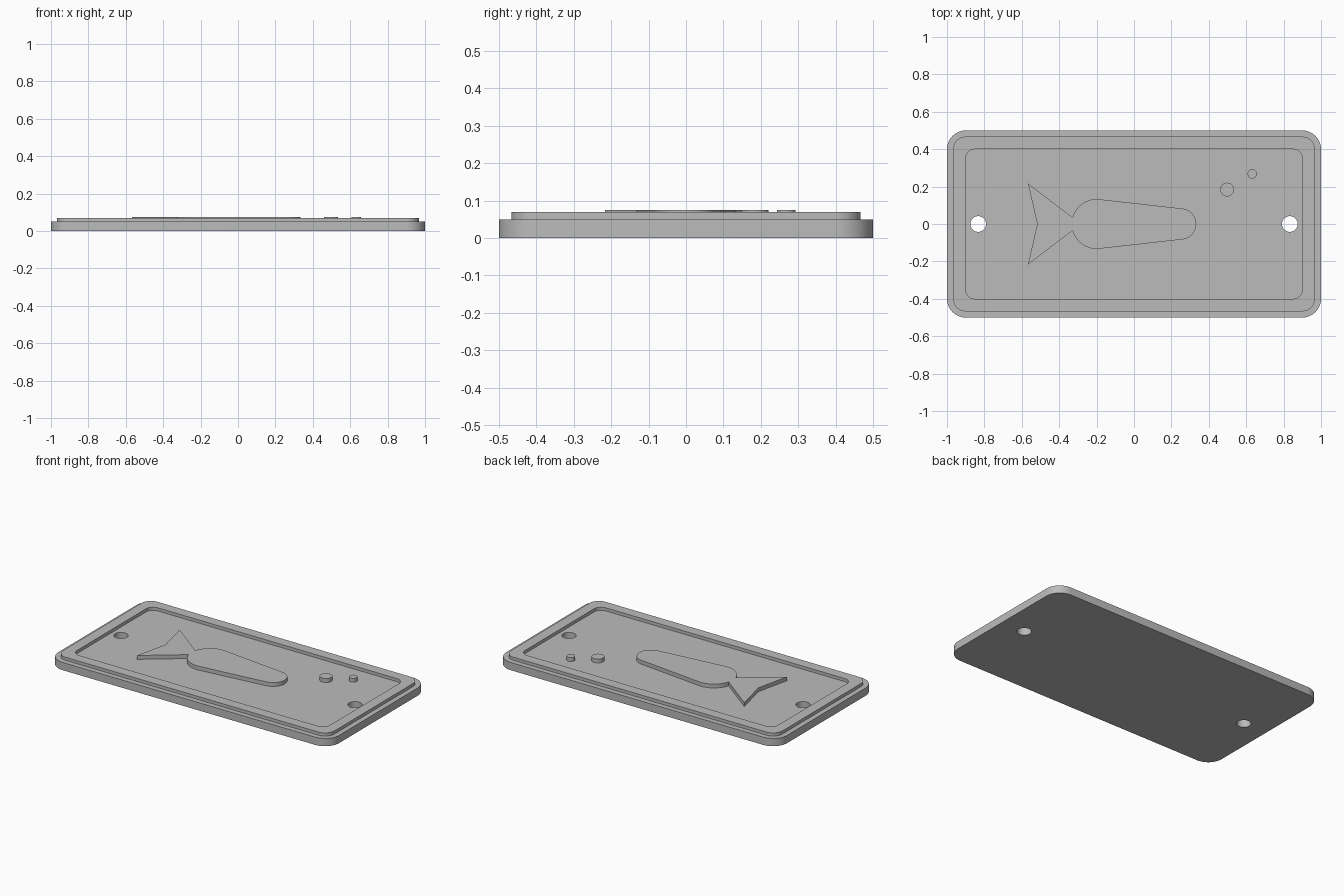
import bpy, bmesh
from math import radians, cos, sin, asin, degrees

cube = bpy.data.objects.get("Cube")
if cube:
    bpy.data.objects.remove(cube, do_unlink=True)

grey = bpy.data.materials.new("plain grey")
grey.use_nodes = True
colour = (0.5, 0.5, 0.5, 1)
grey.diffuse_color = colour
grey.node_tree.nodes["Principled BSDF"].inputs["Base Color"].default_value = colour


def arc(cx, cy, r, start, end, steps):
    angles = [radians(start + (end - start) * i / steps) for i in range(steps + 1)]
    return [(cx + r * cos(a), cy + r * sin(a)) for a in angles]


def circle(cx, cy, r, sides=32):
    return arc(cx, cy, r, 0, 360, sides)[:-1]


def rounded_rect(hx, hy, r):
    corners = [(1, 1), (-1, 1), (-1, -1), (1, -1)]
    return [p for i, (sx, sy) in enumerate(corners)
            for p in arc(sx * (hx - r), sy * (hy - r), r, 90 * i, 90 * i + 90, 10)]


def slab(name, outlines, z0, z1):
    """Extrude an outer outline, with any further outlines as holes."""
    bm = bmesh.new()
    edges = []
    for outline in outlines:
        vs = [bm.verts.new((x, y, z0)) for x, y in outline]
        edges += [bm.edges.new((v, vs[i - 1])) for i, v in enumerate(vs)]
    bmesh.ops.triangle_fill(bm, edges=edges, use_beauty=True)
    new = bmesh.ops.extrude_face_region(bm, geom=bm.faces[:], use_keep_orig=True)["geom"]
    top = [g for g in new if isinstance(g, bmesh.types.BMVert)]
    bmesh.ops.translate(bm, verts=top, vec=(0, 0, z1 - z0))
    bmesh.ops.recalc_face_normals(bm, faces=bm.faces[:])
    bmesh.ops.dissolve_limit(bm, angle_limit=radians(0.5), verts=[], edges=[])
    mesh = bpy.data.meshes.new(name)
    bm.to_mesh(mesh)
    bm.free()
    mesh.materials.append(grey)
    obj = bpy.data.objects.new(name, mesh)
    bpy.context.collection.objects.link(obj)
    bpy.ops.object.select_all(action='DESELECT')
    obj.select_set(True)
    bpy.context.view_layer.objects.active = obj
    bpy.ops.object.shade_smooth_by_angle(angle=radians(30))


FLOOR, RIM_TOP, RELIEF_TOP = 0.05, 0.07, 0.075

# Base plate with a mounting hole at each end
slab("base_plate", [rounded_rect(1, 0.5, 0.1),
                    circle(-0.833, 0, 0.042), circle(0.833, 0, 0.042)], 0, FLOOR)

# Raised border
slab("raised_rim", [rounded_rect(0.967, 0.467, 0.067),
                    rounded_rect(0.9, 0.4, 0.05)], FLOOR, RIM_TOP)

# Fish: two circles joined by tangents, with a notched tail
body_x, body_r, nose_x, nose_r = -0.2, 0.133, 0.25, 0.083
tangent = 90 - degrees(asin((body_r - nose_r) / (nose_x - body_x)))
neck = 180 - degrees(asin(0.035 / body_r))
fish = arc(nose_x, 0, nose_r, -tangent, tangent, 20)
fish += arc(body_x, 0, body_r, tangent, neck, 14)
fish += [(-0.567, 0.217), (-0.517, 0), (-0.567, -0.217)]
fish += arc(body_x, 0, body_r, -neck, -tangent, 14)
slab("fish_relief", [fish], FLOOR, RELIEF_TOP)

# Bubbles
slab("large_bubble", [circle(0.498, 0.184, 0.037, 24)], FLOOR, RELIEF_TOP)
slab("small_bubble", [circle(0.632, 0.268, 0.025, 24)], FLOOR, RELIEF_TOP)
